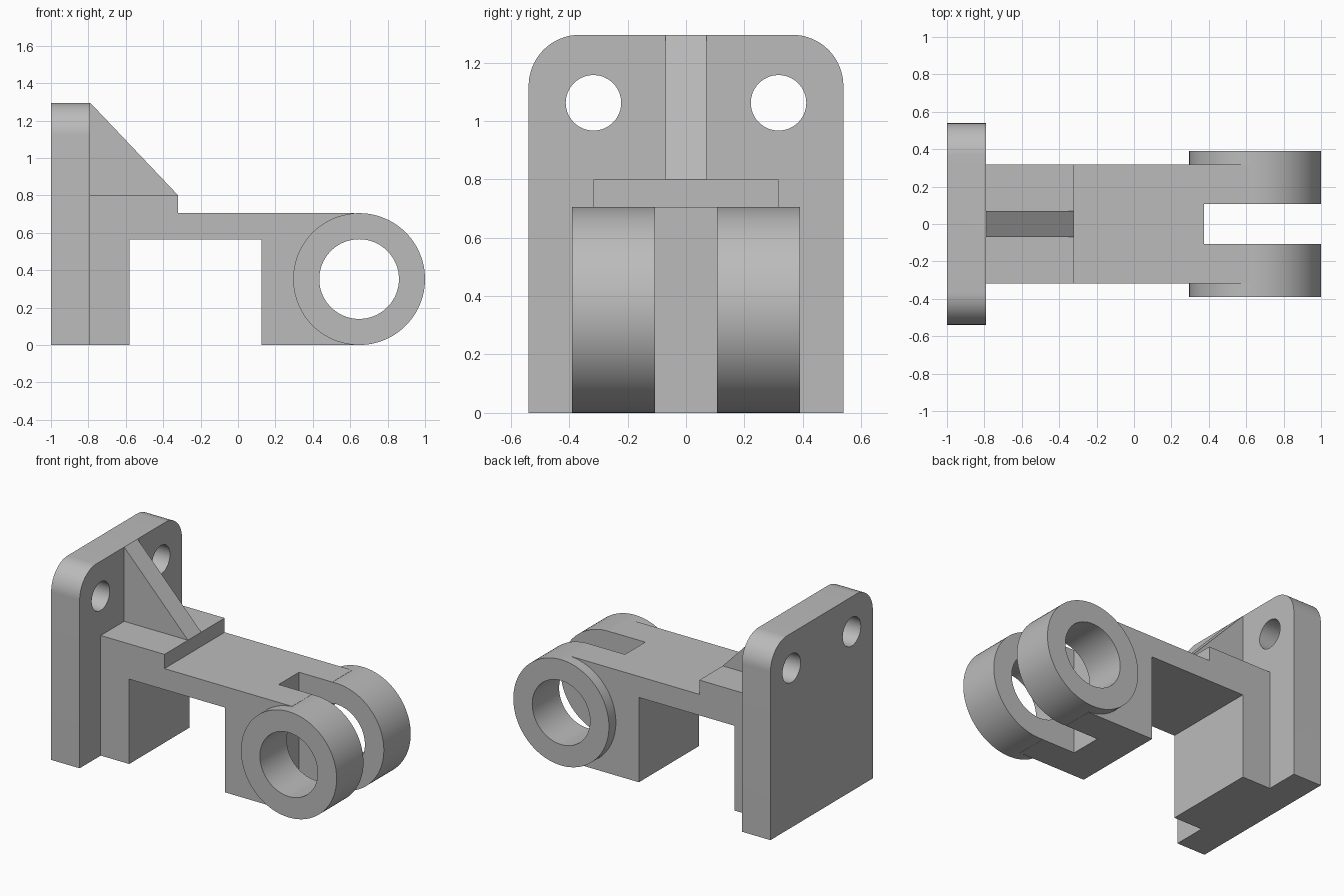
import bpy, bmesh, math
from mathutils import Vector

if "Cube" in bpy.data.objects:
    bpy.data.objects.remove(bpy.data.objects["Cube"])

grey = bpy.data.materials.new("plain grey")
grey.diffuse_color = (0.5, 0.5, 0.5, 1)
grey.use_nodes = True
grey.node_tree.nodes["Principled BSDF"].inputs["Base Color"].default_value = grey.diffuse_color


def prism(name, pts, axis, lo, hi):
    """Extrude a 2D profile: axis 'y' takes (x, z) points, axis 'x' takes (y, z)."""
    def place(p, t):
        return Vector((p[0], t, p[1])) if axis == 'y' else Vector((t, p[0], p[1]))
    bm = bmesh.new()
    a = [bm.verts.new(place(p, lo)) for p in pts]
    b = [bm.verts.new(place(p, hi)) for p in pts]
    bm.faces.new(a)
    bm.faces.new(b)
    n = len(pts)
    for i in range(n):
        j = (i + 1) % n
        bm.faces.new((a[i], a[j], b[j], b[i]))
    bmesh.ops.recalc_face_normals(bm, faces=bm.faces)
    me = bpy.data.meshes.new(name)
    bm.to_mesh(me)
    bm.free()
    me.materials.append(grey)
    ob = bpy.data.objects.new(name, me)
    bpy.context.collection.objects.link(ob)
    return ob


def arc(cx, cz, r, start, end, n):
    return [(cx + r * math.cos(math.radians(start + (end - start) * i / n)),
             cz + r * math.sin(math.radians(start + (end - start) * i / n)))
            for i in range(n + 1)]


def circle(cx, cz, r, n=96):
    return arc(cx, cz, r, 0, 360, n)[:-1]


def box(x0, x1, z0, z1):
    return [(x0, z0), (x1, z0), (x1, z1), (x0, z1)]


def combine(ob, other, op):
    m = ob.modifiers.new(op.lower(), 'BOOLEAN')
    m.operation, m.object, m.solver = op, other, 'EXACT'
    bpy.context.view_layer.objects.active = ob
    bpy.ops.object.modifier_apply(modifier=m.name)
    bpy.data.objects.remove(other)


W, H, R = 0.539, 1.295, 0.175     # plate half width, height, corner radius
CX, CZ, CR = 0.6475, 0.3525, 0.3525   # lug centre and radius

# Stepped arm with its two legs
bracket = prism("bracket", [(-0.9, 0), (-0.58, 0), (-0.58, 0.565), (0.125, 0.565),
                            (0.125, 0), (0.62, 0), (0.62, 0.705), (-0.32, 0.705),
                            (-0.32, 0.8), (-0.9, 0.8)], 'y', -0.317, 0.317)

# Fork slot
combine(bracket, prism("slot_cutter", box(0.375, 1.2, -0.2, 1.0), 'y', -0.107, 0.107), 'DIFFERENCE')

# Round lugs
for s in (-1, 1):
    lo, hi = sorted((s * 0.107, s * 0.39))
    combine(bracket, prism("lug", circle(CX, CZ, CR), 'y', lo, hi), 'UNION')

# Pin bore
combine(bracket, prism("bore_cutter", circle(CX, CZ, 0.213), 'y', -0.6, 0.6), 'DIFFERENCE')

# Mounting plate with rounded top corners and two holes
plate = prism("plate", [(-W, 0), (W, 0)] + arc(W - R, H - R, R, 0, 90, 20)
              + arc(R - W, H - R, R, 90, 180, 20), 'x', -1, -0.79)
for s in (-1, 1):
    combine(plate, prism("hole_cutter", circle(s * 0.317, 1.062, 0.095, 64), 'x', -1.2, -0.6), 'DIFFERENCE')
combine(bracket, plate, 'UNION')

# Triangular stiffening rib
rib = prism("rib", [(-0.9, 0.7), (-0.4, 0.7), (-0.32, 0.8), (-0.79, H), (-0.9, H - 0.1)], 'y', -0.07, 0.07)
combine(bracket, rib, 'UNION')

# Smooth the rounds, keep edges sharp
bpy.ops.object.select_all(action='DESELECT')
bracket.select_set(True)
bpy.context.view_layer.objects.active = bracket
bpy.ops.object.shade_smooth_by_angle(angle=math.radians(20))
